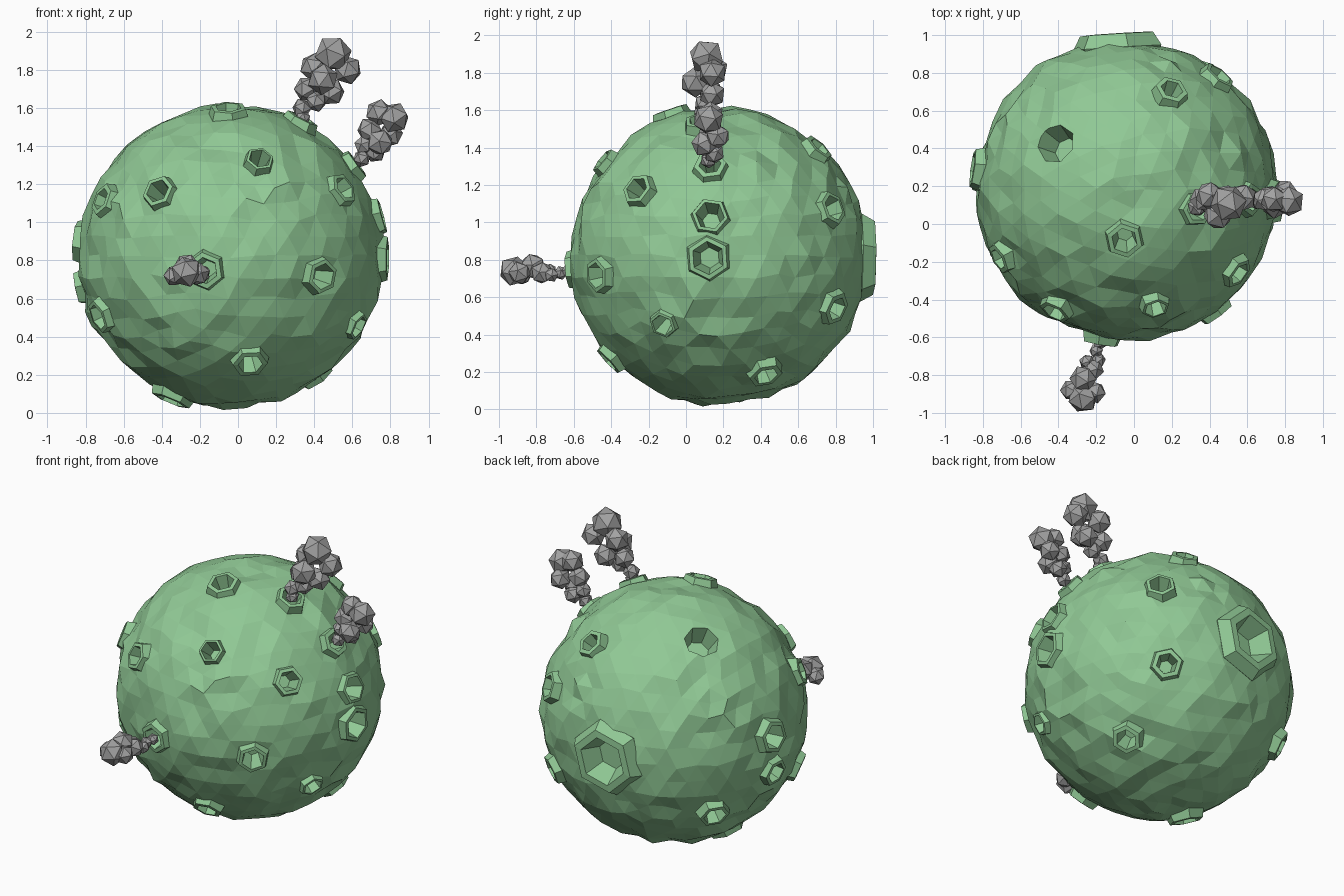
import bpy, bmesh, math, random
from mathutils import Vector, Matrix

if "Cube" in bpy.data.objects:
    bpy.data.objects.remove(bpy.data.objects["Cube"])

random.seed(4)
CENTRE = Vector((-0.04, 0.18, 0.82))
RADIUS = 0.795


def material(name, rgb):
    m = bpy.data.materials.new(name)
    m.diffuse_color = (*rgb, 1)
    m.use_nodes = True
    m.node_tree.nodes["Principled BSDF"].inputs["Base Color"].default_value = m.diffuse_color
    return m


GREEN = material("soft_green", (0.28, 0.58, 0.30))
GREY = material("smoke_grey", (0.36, 0.36, 0.36))


def finish(bm, name, mat):
    bmesh.ops.recalc_face_normals(bm, faces=bm.faces)
    me = bpy.data.meshes.new(name)
    bm.to_mesh(me)
    bm.free()
    me.materials.append(mat)
    ob = bpy.data.objects.new(name, me)
    bpy.context.collection.objects.link(ob)
    return ob


def lathe(bm, direction, profile, sides=6, spin=0.0):
    """Closed many-sided solid from (radius, height above surface) rings."""
    d = Vector(direction).normalized()
    rot = d.to_track_quat('Z', 'Y').to_matrix().to_4x4()
    mat = Matrix.Translation(CENTRE + d * RADIUS) @ rot
    rings = []
    for r, h in profile:
        rings.append([bm.verts.new(mat @ Vector((
            r * math.cos(spin + i * math.tau / sides),
            r * math.sin(spin + i * math.tau / sides), h))) for i in range(sides)])
    for a, b in zip(rings, rings[1:]):
        for i in range(sides):
            j = (i + 1) % sides
            bm.faces.new((a[i], a[j], b[j], b[i]))
    bm.faces.new(rings[0][::-1])
    bm.faces.new(rings[-1])


# Craters: direction from the centre, outer radius, hole radius
craters = [
    ((-.365, -.62, .33), .10, .065), ((.15, -.61, .50), .085, .06),
    ((-.13, -.78, -.07), .11, .07), ((.47, -.64, -.10), .105, .07),
    ((.10, -.57, -.54), .105, .065), ((-.66, -.30, -.30), .105, .07),
    ((-.65, -.35, .29), .10, .06), ((.58, -.43, .35), .10, .065),
    ((.64, -.29, -.35), .085, .06), ((.77, -.05, .21), .11, .078),
    ((.79, -.06, -.01), .13, .09), ((-.77, .11, .08), .12, .08),
    ((-.767, .084, -.157), .10, .065), ((-.57, .41, -.36), .105, .07),
    ((-.01, -.26, .76), .11, .07), ((.37, -.10, .71), .10, .065),
    ((.64, -.05, .47), .10, .06), ((.445, .24, -.62), .105, .065),
    ((.44, .60, -.27), .105, .065), ((.48, .59, .25), .105, .07),
    ((.23, .51, .56), .10, .06), ((-.30, -.11, -.72), .12, .08),
    ((-.05, .79, -.01), .23, .155),
]

# Planet body: faceted ball with a gently uneven surface
bm = bmesh.new()
bmesh.ops.create_icosphere(bm, subdivisions=4, radius=RADIUS)
for v in bm.verts:
    n = v.co.normalized()
    jitter = Vector([random.uniform(-.012, .012) for _ in range(3)])
    v.co = n * (RADIUS + random.uniform(-.014, .012)) + jitter
    v.co += CENTRE
body = finish(bm, "planet_body", GREEN)

# Cutter: a well for each crater and one plain pit
bm = bmesh.new()
spins = [random.uniform(0, 1) for _ in craters]
for (d, outer, hole), spin in zip(craters, spins):
    w = (hole + outer) / 2
    lathe(bm, d, [(w, -.12), (w, .08)], spin=spin)
lathe(bm, (-.38, .25, .66), [(.07, -.13), (.13, .06)], 7)
cutter = finish(bm, "well_cutter", GREEN)
cutter.hide_render = True
mod = body.modifiers.new("wells", 'BOOLEAN')
mod.operation = 'DIFFERENCE'
mod.solver = 'EXACT'
mod.object = cutter
bpy.context.view_layer.update()
cut = bpy.data.meshes.new_from_object(
    body.evaluated_get(bpy.context.evaluated_depsgraph_get()))
body.modifiers.clear()
body.data = cut
bpy.data.objects.remove(cutter)

# Crater rims with sloping walls and flat floors
bm = bmesh.new()
for (d, outer, hole), spin in zip(craters, spins):
    lathe(bm, d, [(outer * .8, -.13), (outer * 1.06, -.04), (outer * .88, .032),
                  (hole, .035), (hole * .62, -.09)], spin=spin)
finish(bm, "crater_rims", GREEN)

# Smoke plumes: x, y, z, radius of each puff
plumes = {
    "upper_plume": [
        (.50, .11, 1.885, .095), (.40, .15, 1.815, .075), (.575, .14, 1.80, .075),
        (.445, .05, 1.75, .08), (.49, .14, 1.685, .07), (.36, .13, 1.70, .065),
        (.41, .10, 1.635, .055), (.335, .09, 1.60, .05), (.34, .08, 1.55, .04)],
    "side_plume": [
        (.74, .13, 1.575, .07), (.82, .12, 1.55, .08), (.69, .13, 1.485, .065),
        (.80, .17, 1.46, .065), (.745, .10, 1.42, .07), (.66, .13, 1.405, .05),
        (.72, .15, 1.37, .055), (.65, .12, 1.335, .045)],
    "front_plume": [
        (-.27, -.92, .74, .08), (-.335, -.88, .72, .055), (-.21, -.89, .73, .06),
        (-.27, -.82, .765, .07), (-.22, -.77, .73, .06), (-.25, -.73, .74, .04),
        (-.19, -.72, .72, .04), (-.20, -.67, .73, .037), (-.18, -.63, .74, .035)],
}
for name, puffs in plumes.items():
    bm = bmesh.new()
    for x, y, z, r in puffs:
        turn = Matrix.Rotation(random.uniform(0, 6), 4, Vector((random.random(), 1, random.random())))
        bmesh.ops.create_icosphere(bm, subdivisions=1, radius=r * 1.04,
                                   matrix=Matrix.Translation((x, y, z)) @ turn)
    finish(bm, name, GREY)
